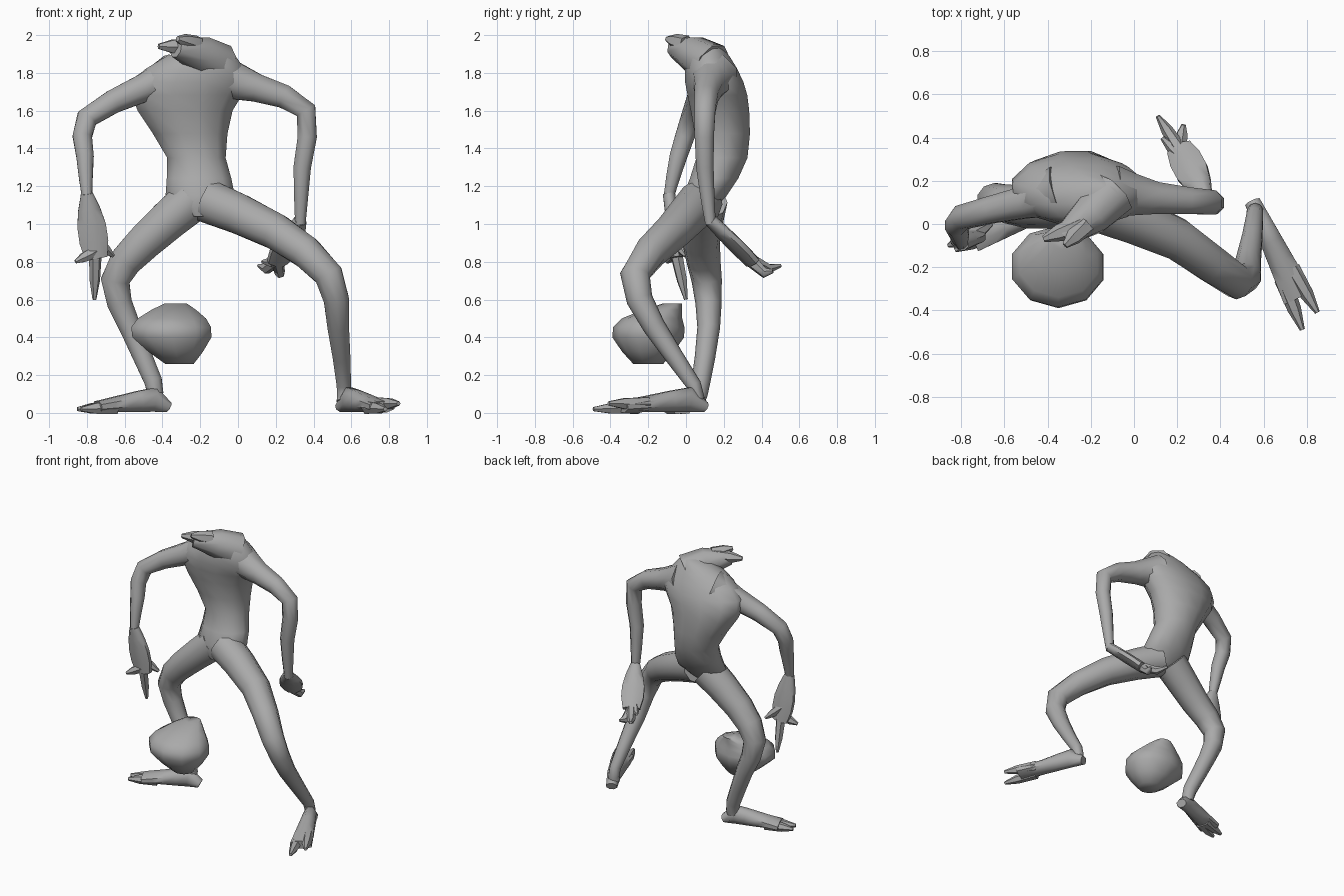
import bpy, bmesh, math
from mathutils import Vector

cube = bpy.data.objects.get("Cube")
if cube:
    bpy.data.objects.remove(cube, do_unlink=True)

clay = bpy.data.materials.new("grey clay")
clay.use_nodes = True
clay.diffuse_color = (0.4, 0.4, 0.4, 1)
clay.node_tree.nodes["Principled BSDF"].inputs["Base Color"].default_value = clay.diffuse_color

UP = Vector((0, 0, 1))
BACK = Vector((0, 1, 0))


def ease(rows, steps):
    """Add in-between rows along a smooth curve through the given rows."""
    rows = [Vector((*row, row[-1])[:5]) for row in rows]
    padded = [rows[0], *rows, rows[-1]]
    result = []
    for before, start, end, after in zip(padded, rows, rows[1:], padded[3:]):
        for step in range(steps):
            t = step / steps
            bend_in = (end - before) / 2
            bend_out = (after - start) / 2
            hold = start.lerp(end, t * t * (3 - 2 * t))
            result.append(hold + bend_in * t * (1 - t) ** 2 - bend_out * t * t * (1 - t))
    return result + [rows[-1]]


def loft(name, rows, sides=8, steps=1, up=UP, axis=None):
    """Skin oval rings, each row being x, y, z, half width and half depth."""
    rows = ease(rows, steps)
    centres = [Vector(row[:3]) for row in rows]
    bm = bmesh.new()
    rings = []
    for i, (centre, row) in enumerate(zip(centres, rows)):
        # The ring faces halfway between the two neighbouring segments
        along = Vector()
        for a, b in zip(centres[max(i - 1, 0):], centres[max(i - 1, 0) + 1:i + 2]):
            along += (b - a).normalized()
        along = axis or along.normalized()
        side = along.cross(up).normalized()
        top = side.cross(along)
        angles = [math.tau * (k + 0.5) / sides for k in range(sides)]
        rings.append([bm.verts.new(centre + side * row[3] * math.cos(a) + top * row[4] * math.sin(a))
                      for a in angles])
    for lower, upper in zip(rings, rings[1:]):
        for k in range(sides):
            bm.faces.new((lower[k - 1], lower[k], upper[k], upper[k - 1]))
    bm.faces.new(rings[0])
    bm.faces.new(rings[-1])
    bmesh.ops.recalc_face_normals(bm, faces=bm.faces)

    mesh = bpy.data.meshes.new(name)
    bm.to_mesh(mesh)
    bm.free()
    mesh.materials.append(clay)
    obj = bpy.data.objects.new(name, mesh)
    bpy.context.collection.objects.link(obj)
    bpy.ops.object.select_all(action="DESELECT")
    obj.select_set(True)
    bpy.context.view_layer.objects.active = obj
    bpy.ops.object.shade_smooth_by_angle(angle=math.radians(55))


def spike(name, root, tip, thickness, sag=Vector()):
    """Short tapering digit or flap with a slight bend in the middle."""
    root, tip = Vector(root), Vector(tip)
    middle = root.lerp(tip, 0.6) + sag
    loft(name, [(*root, thickness), (*middle, thickness * 0.8), (*tip, thickness * 0.3)],
         sides=6, up=Vector((1, 2, 3)))


def hand(name, wrist, knuckles, up, sag, tips):
    """Flat palm that widens towards the knuckles, plus its fingers."""
    wrist, knuckles = Vector(wrist), Vector(knuckles)
    palm = []
    for step in range(5):
        t = step / 4
        width = 0.035 + 0.05 * math.sin(math.pi * t * 0.8)
        palm.append((*wrist.lerp(knuckles, t), width, 0.035))
    loft(name + "_palm", palm, up=up)
    for finger, (reach, tip) in tips.items():
        spike(f"{name}_{finger}", wrist.lerp(knuckles, reach), tip, 0.035, sag)


def foot(name, heel, toes):
    """Wedge that widens from the heel and splits into two toes."""
    heel, toes = Vector(heel), [Vector(toe) for toe in toes]
    ball = (toes[0] + toes[1]) / 2
    rows = []
    for step in range(6):
        t = step * 0.16
        height = min(0.03 + t / 2, 0.08 - t * 0.06)
        x, y, z = heel.lerp(ball, t)
        rows.append((x, y, height, 0.04 + t * 0.05, height))
    loft(name, rows)
    for label, toe in zip(("inner_toe", "outer_toe"), toes):
        spike(f"{name}_{label}", heel.lerp(toe, 0.6) + UP * 0.03, toe + UP * 0.02, 0.04)


# Hunched torso with a torn neck leaning forward
loft("torso", [
    (-0.2, 0.05, 1.04, 0.06), (-0.2, 0.1, 1.15, 0.19, 0.12),
    (-0.22, 0.19, 1.35, 0.16, 0.14), (-0.28, 0.18, 1.6, 0.26, 0.16),
    (-0.25, 0.15, 1.75, 0.32, 0.16), (-0.2, 0.12, 1.88, 0.2, 0.12),
    (-0.13, 0.12, 1.95, 0.06)], sides=12, steps=2, up=BACK, axis=UP)
loft("neck_stump", [(-0.1, 0.14, 1.84, 0.12), (-0.2, 0.04, 1.9, 0.1), (-0.33, -0.06, 1.93, 0.05)])
spike("neck_flap_side", (-0.24, 0, 1.94), (-0.42, -0.07, 1.94), 0.05)
spike("neck_flap_front", (-0.22, 0, 1.95), (-0.32, -0.1, 1.98), 0.05)

# Arms, shoulder to wrist
loft("left_arm", [
    (-0.1, 0.15, 1.78, 0.13), (0.1, 0.12, 1.72, 0.08), (0.36, 0.1, 1.6, 0.06),
    (0.34, 0.1, 1.3, 0.05), (0.33, 0.13, 1, 0.03)], steps=2, up=BACK)
loft("right_arm", [
    (-0.34, 0.15, 1.78, 0.13), (-0.5, 0.1, 1.72, 0.08), (-0.8, 0.03, 1.56, 0.06),
    (-0.81, -0.04, 1.36, 0.05), (-0.8, -0.09, 1.15, 0.03)], steps=2, up=BACK)

# Hands
hand("left_hand", (0.33, 0.13, 1.02), (0.21, 0.35, 0.8), UP, UP * -0.03, {
    "index_finger": (0.95, (0.11, 0.5, 0.78)),
    "middle_finger": (1, (0.23, 0.46, 0.75)),
    "thumb": (0.7, (0.13, 0.4, 0.8))})
hand("right_hand", (-0.8, -0.09, 1.16), (-0.75, -0.05, 0.82), BACK, Vector(), {
    "long_finger": (0.9, (-0.76, 0, 0.6)),
    "thumb": (0.7, (-0.66, 0, 0.83)),
    "outer_finger": (0.9, (-0.86, -0.1, 0.8))})

# Legs, hip to ankle
loft("left_leg", [
    (-0.16, 0.08, 1.12, 0.12), (0.2, -0.07, 0.96, 0.1), (0.48, -0.27, 0.73, 0.08),
    (0.53, -0.17, 0.46, 0.06), (0.56, 0.04, 0.15, 0.04), (0.56, 0.05, 0.06, 0.04)],
    sides=10, steps=2, up=BACK)
loft("right_leg", [
    (-0.25, 0.1, 1.12, 0.12), (-0.5, 0.08, 0.9, 0.1), (-0.65, 0.11, 0.7, 0.08),
    (-0.57, 0.12, 0.45, 0.06), (-0.45, 0.08, 0.17, 0.05), (-0.44, 0.07, 0.08, 0.04)],
    sides=10, steps=2, up=BACK)

# Feet
foot("left_foot", (0.55, 0.1, 0), [(0.78, -0.49, 0), (0.85, -0.41, 0.03)])
foot("right_foot", (-0.37, 0.08, 0), [(-0.83, -0.12, 0), (-0.85, -0.06, 0)])

# Loose round head hanging low in front, with its neck opening upward
loft("loose_head", [
    (-0.31, -0.2, 0.26, 0.08), (-0.35, -0.2, 0.4, 0.22, 0.19),
    (-0.35, -0.18, 0.5, 0.19, 0.16), (-0.33, -0.07, 0.58, 0.06, 0.05)],
    sides=10, steps=2, up=BACK, axis=UP)
